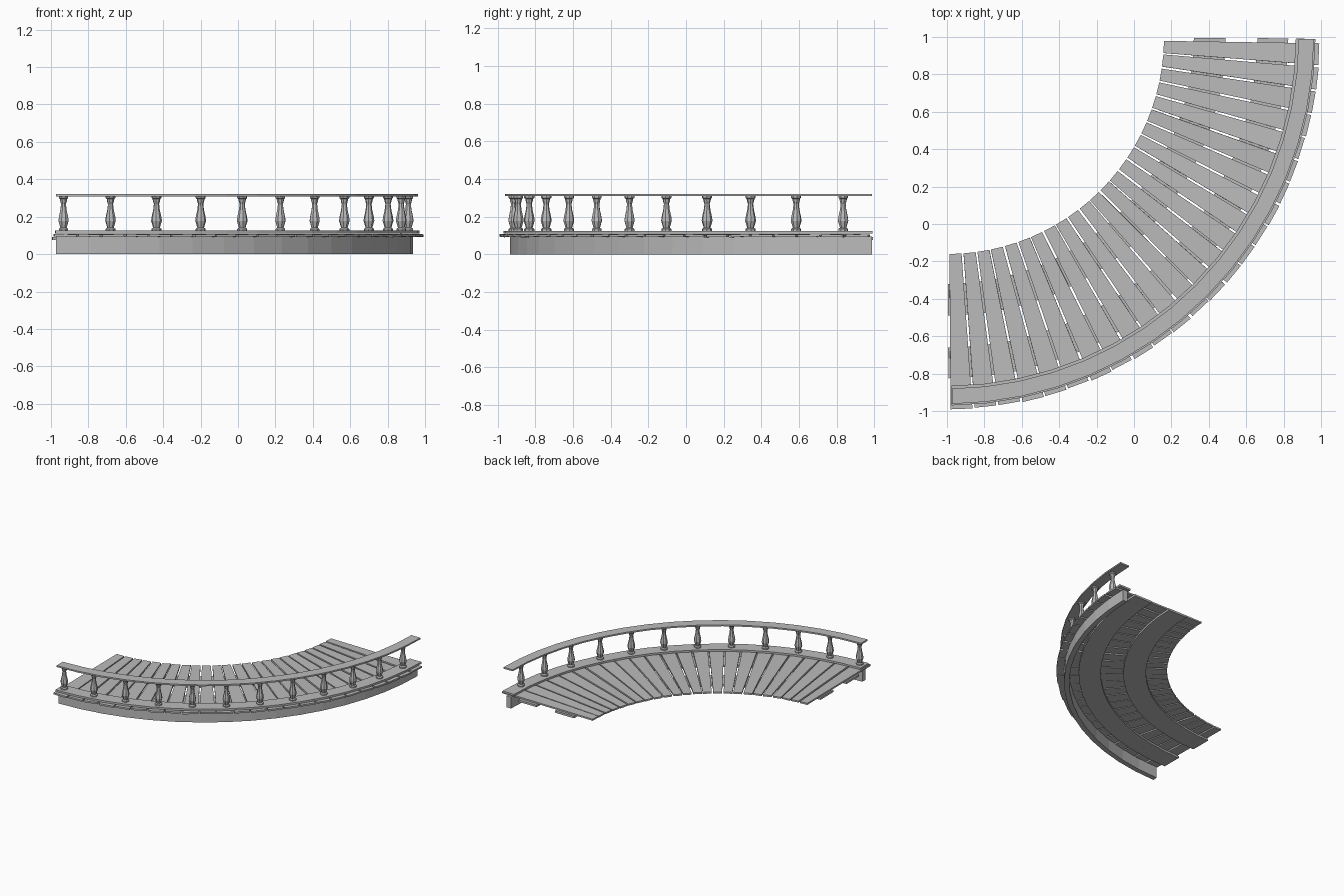
import bpy, bmesh, math, random
from mathutils import Matrix, Vector

random.seed(4)
if "Cube" in bpy.data.objects:
    bpy.data.objects.remove(bpy.data.objects["Cube"])

CENTRE = Vector((-1, 1, 0))      # centre of the quarter circle
QUARTER = math.pi / 2

grey = bpy.data.materials.new("weathered_grey")
grey.use_nodes = True
colour = (0.5, 0.5, 0.5, 1)
grey.diffuse_color = colour
grey.node_tree.nodes["Principled BSDF"].inputs["Base Color"].default_value = colour


def finish(name, bm):
    bmesh.ops.recalc_face_normals(bm, faces=bm.faces)
    mesh = bpy.data.meshes.new(name)
    bm.to_mesh(mesh)
    bm.free()
    mesh.materials.append(grey)
    obj = bpy.data.objects.new(name, mesh)
    bpy.context.collection.objects.link(obj)
    return obj


def polar(r, a, z=0):
    """Point at radius r, angle a measured from the left end of the arc."""
    return CENTRE + Vector((r * math.sin(a), -r * math.cos(a), z))


def curved_beam(name, r0, r1, z0, z1, a0, a1, segments=16):
    """Rectangular section swept round the arc."""
    bm = bmesh.new()
    rings = []
    for i in range(segments + 1):
        a = a0 + (a1 - a0) * i / segments
        rings.append([bm.verts.new(polar(r, a, z))
                      for r, z in ((r0, z0), (r1, z0), (r1, z1), (r0, z1))])
    for p, q in zip(rings, rings[1:]):
        for k in range(4):
            n = (k + 1) % 4
            bm.faces.new((p[k], p[n], q[n], q[k]))
    bm.faces.new(rings[0])
    bm.faces.new(rings[-1])
    return finish(name, bm)


# Outer skirt, joists under the deck, and both rails
curved_beam("skirt", 1.895, 1.935, 0.0, 0.094, 0.014, QUARTER - 0.006)
curved_beam("outer_joist", 1.66, 1.825, 0.076, 0.092, 0.004, QUARTER - 0.004)
curved_beam("inner_joist", 1.32, 1.49, 0.076, 0.092, 0.004, QUARTER - 0.004)
curved_beam("bottom_rail", 1.865, 1.97, 0.11, 0.125, 0.012, QUARTER - 0.005)
curved_beam("top_rail", 1.88, 1.962, 0.309, 0.321, 0.014, QUARTER - 0.006)

# Tapered deck planks, each laid slightly crooked
PLANKS = 24
A0, A1 = 0.007, QUARTER - 0.014
step = (A1 - A0) / PLANKS
for i in range(PLANKS):
    mid = A0 + step * (i + 0.5)
    edge = i in (0, PLANKS - 1)
    r0, r1 = 1.16, 1.99 + (0 if edge else random.uniform(-0.004, 0.004))
    w0, w1 = r0 * step / 2 - 0.005, r1 * step / 2 - 0.006
    bm = bmesh.new()
    bmesh.ops.create_cube(bm, size=1)
    for v in bm.verts:
        r, w = (r0, w0) if v.co.x < 0 else (r1, w1)
        v.co = (r - 1.575, math.copysign(w, v.co.y), v.co.z * 0.013)
    yaw = 0 if edge else random.uniform(-0.007, 0.007)
    roll = random.uniform(-0.05, 0.05)
    place = (Matrix.Translation(polar(1.575, mid, 0.0995))
             @ Matrix.Rotation(mid - QUARTER + yaw, 4, 'Z')
             @ Matrix.Rotation(roll, 4, 'X'))
    bmesh.ops.transform(bm, matrix=place, verts=bm.verts)
    finish(f"plank_{i + 1}", bm)

# Turned balusters: (radius, height) profile spun round
PROFILE = [(0.027, 0.124), (0.027, 0.135), (0.018, 0.141), (0.022, 0.155),
           (0.029, 0.178), (0.026, 0.2), (0.018, 0.235), (0.014, 0.268),
           (0.018, 0.28), (0.021, 0.295), (0.027, 0.3), (0.027, 0.31)]
SIDES = 8
for i in range(12):
    angle = 0.035 + 0.1318 * i
    base = polar(1.918, angle)
    bm = bmesh.new()
    rings = [[bm.verts.new(base + Vector((r * math.cos(t), r * math.sin(t), z)))
              for t in (angle + math.tau * (k + 0.5) / SIDES for k in range(SIDES))]
             for r, z in PROFILE]
    for p, q in zip(rings, rings[1:]):
        for k in range(SIDES):
            n = (k + 1) % SIDES
            bm.faces.new((p[k], p[n], q[n], q[k]))
    bm.faces.new(rings[0])
    bm.faces.new(rings[-1])
    finish(f"baluster_{i + 1}", bm)
